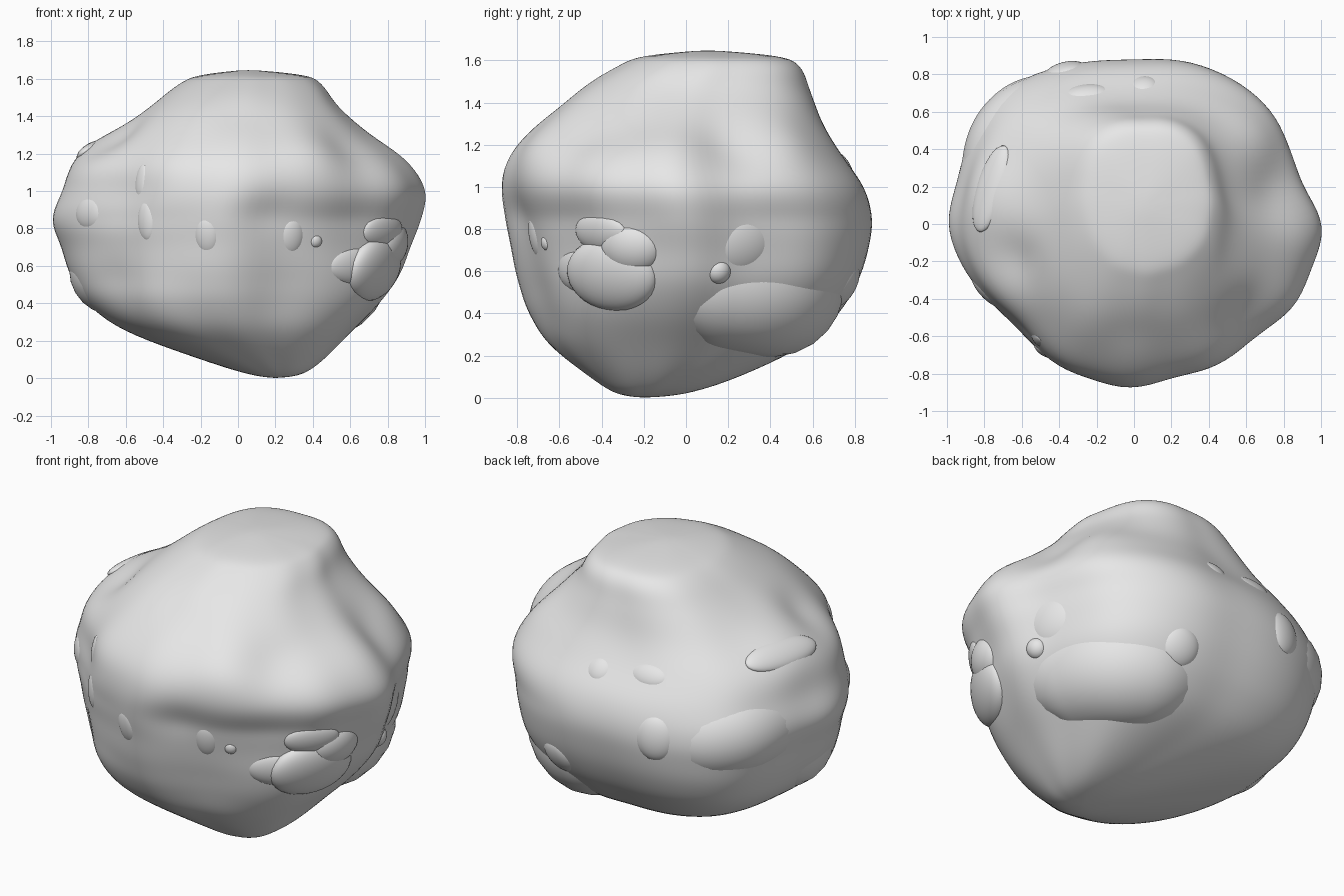
import bpy
import bmesh
import math
from mathutils import Vector
from mathutils.bvhtree import BVHTree

default_cube = bpy.data.objects.get("Cube")
if default_cube:
    bpy.data.objects.remove(default_cube, do_unlink=True)

stone = bpy.data.materials.new("stone grey")
stone.use_nodes = True
stone.diffuse_color = (0.8, 0.8, 0.8, 1)
stone.node_tree.nodes["Principled BSDF"].inputs["Base Color"].default_value = stone.diffuse_color

SEGMENTS = 120
STEPS = 7

# Height levels of the rock: z, then x and y limits
LEVELS = [
    (0, .2, .2, -.2, -.2),
    (.02, .06, .34, -.33, 0),
    (.1, -.2, .46, -.46, .25),
    (.25, -.6, .61, -.65, .56),
    (.4, -.81, .76, -.74, .72),
    (.55, -.9, .87, -.78, .81),
    (.7, -.95, .93, -.82, .86),
    (.85, -1, .99, -.87, .88),
    (1, -.94, 1.01, -.89, .84),
    (1.15, -.86, .91, -.84, .74),
    (1.3, -.66, .71, -.71, .65),
    (1.45, -.47, .54, -.54, .59),
    (1.57, -.32, .45, -.33, .54),
    (1.62, -.2, .35, -.2, .43),
    (1.65, .05, .05, .1, .1),
]

# Outline of the rock around the vertical axis, relative to an ellipse
OUTLINE = [1, .92, .935, 1, 1.03, 1.03, 1, 1.02, 1.05, 1.07, 1.02, .98,
           1, .96, .92, .91, .95, .96, 1, .92, .91, .91, .96, .96]

# Swellings and hollows: place, reach, height
SWELLINGS = [
    ((.8, .22, 1.2), .17, -.05),
    ((.65, .45, 1.25), .18, .03),
    ((.8, 0, 1.15), .18, .02),
    ((.6, -.45, 1.15), .18, -.06),
    ((.35, -.65, 1.15), .18, .04),
    ((.15, -.85, .9), .14, -.04),
    ((-.15, -.75, .6), .2, .03),
    ((.3, -.65, .4), .2, -.03),
    ((-.76, .14, 1.22), .2, .06),
    ((-.65, -.2, 1.3), .14, -.04),
    ((-.62, -.56, 1.05), .22, -.05),
    ((-.68, -.5, .5), .16, -.03),
    ((0, -.6, 1.42), .15, -.02),
    ((-.1, .75, 1.25), .18, -.02),
]


def catmull(a, b, c, d, t):
    return b + t * ((c - a) + t * ((2 * a - 5 * b + 4 * c - d) + t * (3 * (b - c) + d - a))) / 2


def level_at(position):
    i = min(int(position), len(LEVELS) - 2)
    picks = [LEVELS[max(0, min(len(LEVELS) - 1, i + k))] for k in (-1, 0, 1, 2)]
    return [catmull(*column, position - i) for column in zip(*picks)]


def outline_at(angle, z):
    """Uneven round outline at mid height, turning squarer above and below."""
    n = len(OUTLINE)
    position = angle / math.tau * n
    i = int(position)
    uneven = catmull(*[OUTLINE[(i + k) % n] for k in (-1, 0, 1, 2)], position - i)
    away = min(1, abs(z - .85) / .6)
    power = 2 + away * (.4 if z > .85 else .7)
    square = (abs(math.cos(angle)) ** power + abs(math.sin(angle)) ** power) ** (-1 / power)
    return square * (1 + (uneven - 1) * (1 - away / 2))


def swell(point):
    middle = Vector((0, 0, .82))
    push = sum(height * math.exp(-((point - Vector(place)).length / reach) ** 2)
               for place, reach, height in SWELLINGS)
    return point + (point - middle).normalized() * push


def finish(bm, name):
    for face in bm.faces:
        face.smooth = True
    mesh = bpy.data.meshes.new(name)
    bm.to_mesh(mesh)
    mesh.materials.append(stone)
    obj = bpy.data.objects.new(name, mesh)
    bpy.context.collection.objects.link(obj)
    return obj


# Main rock, lofted from bottom to top
bm = bmesh.new()
rings = []
for step in range((len(LEVELS) - 1) * STEPS + 1):
    z, left, right, front, back = level_at(step / STEPS)
    ring = []
    for s in range(SEGMENTS):
        angle = math.tau * s / SEGMENTS
        shape = outline_at(angle, z)
        x = (left + right) / 2 + (right - left) / 2 * math.cos(angle) * shape
        y = (front + back) / 2 + (back - front) / 2 * math.sin(angle) * shape
        ring.append(bm.verts.new(swell(Vector((x, y, z)))))
    rings.append(ring)
for low, high in zip(rings, rings[1:]):
    for s in range(SEGMENTS):
        t = (s + 1) % SEGMENTS
        bm.faces.new((low[s], low[t], high[t], high[s]))
bmesh.ops.remove_doubles(bm, verts=bm.verts, dist=.0005)
# Even out the creases left by the loft
for _ in range(8):
    bmesh.ops.smooth_vert(bm, verts=bm.verts, factor=.5,
                          use_axis_x=True, use_axis_y=True, use_axis_z=True)
bmesh.ops.recalc_face_normals(bm, faces=bm.faces)
bm.normal_update()
surface = BVHTree.FromBMesh(bm)
finish(bm, "main_rock")
bm.free()


def on_surface(degrees, z):
    """Point and outward normal of the main rock at a bearing and height."""
    angle = math.radians(degrees)
    outward = Vector((math.cos(angle), math.sin(angle), 0))
    point, normal, _, _ = surface.ray_cast(outward * 3 + Vector((0, 0, z)), -outward)
    return point, normal if normal.dot(outward) > 0 else -normal


def pebble(name, degrees, z, width, height, rise=.012):
    """Oval stone set in the surface, showing the given width and height."""
    point, normal = on_surface(degrees, z)
    depth = max(rise * 2, min(width, height) * .6)
    stone_bm = bmesh.new()
    bmesh.ops.create_uvsphere(stone_bm, u_segments=32, v_segments=16, radius=1)
    obj = finish(stone_bm, name)
    stone_bm.free()
    obj.scale = (width * 1.2, height * 1.2, depth)
    obj.rotation_euler = normal.to_track_quat("Z", "Y").to_euler()
    obj.location = point - normal * (depth - rise)


def ridge(name, stations, rise):
    """Long swelling, mostly sunk in the surface; stations are bearing, z, radius."""
    curve = bpy.data.curves.new(name, "CURVE")
    curve.dimensions = "3D"
    curve.bevel_depth = 1
    curve.bevel_resolution = 10
    curve.use_fill_caps = True
    spline = curve.splines.new("NURBS")
    spline.points.add(len(stations) - 1)
    spline.order_u = 4
    spline.resolution_u = 16
    spline.use_endpoint_u = True
    sink = max(radius for _, _, radius in stations) - rise
    for knot, (degrees, z, radius) in zip(spline.points, stations):
        point, normal = on_surface(degrees, z)
        knot.co = (*(point - normal * sink), 1)
        knot.radius = radius
    curve.materials.append(stone)
    obj = bpy.data.objects.new(name, curve)
    bpy.context.collection.objects.link(obj)


# Small oval stones around the front
pebble("front_stone_a", 234, .84, .05, .09)
pebble("front_stone_b", 258, .76, .06, .09)
pebble("front_stone_c", 292, .76, .06, .09)
pebble("front_stone_d", 302, .73, .03, .03)
pebble("front_stone_e", 332, .78, .13, .08, .02)
pebble("front_stone_upper", 230, 1.05, .04, .08, .008)

# Rounded lobes at the front right
pebble("front_lobe_lower", 334, .57, .2, .15, .04)
pebble("front_lobe_upper", 342, .7, .13, .11, .045)
pebble("front_lobe_end", 321, .6, .15, .09, .025)

# Stones on the sides and back
pebble("side_stone", 18, .72, .16, .14, .015)
pebble("side_nub", 11, .59, .05, .05, .025)
pebble("back_knob", 68, .52, .1, .1, .02)
pebble("back_stone_a", 109, 1.15, .1, .06)
pebble("back_stone_b", 86, 1.12, .07, .07)
pebble("back_stone_c", 114, .84, .1, .11, .02)
pebble("flank_stone", 166, 1.24, .2, .08, .008)
pebble("flank_nub", 205, .88, .1, .08, .012)

# Long ridges wrapping the sides
ridge("side_ridge", [(350, .33, .22), (4, .37, .31), (18, .37, .34), (34, .36, .35),
                     (52, .33, .35), (70, .33, .33), (88, .37, .22)], .065)
ridge("back_ridge", [(110, .74, .15), (124, .79, .25), (140, .82, .28), (157, .86, .26), (178, .9, .16)], .055)
ridge("flank_ridge", [(160, .5, .16), (174, .5, .26), (188, .48, .26), (202, .48, .18)], .055)
